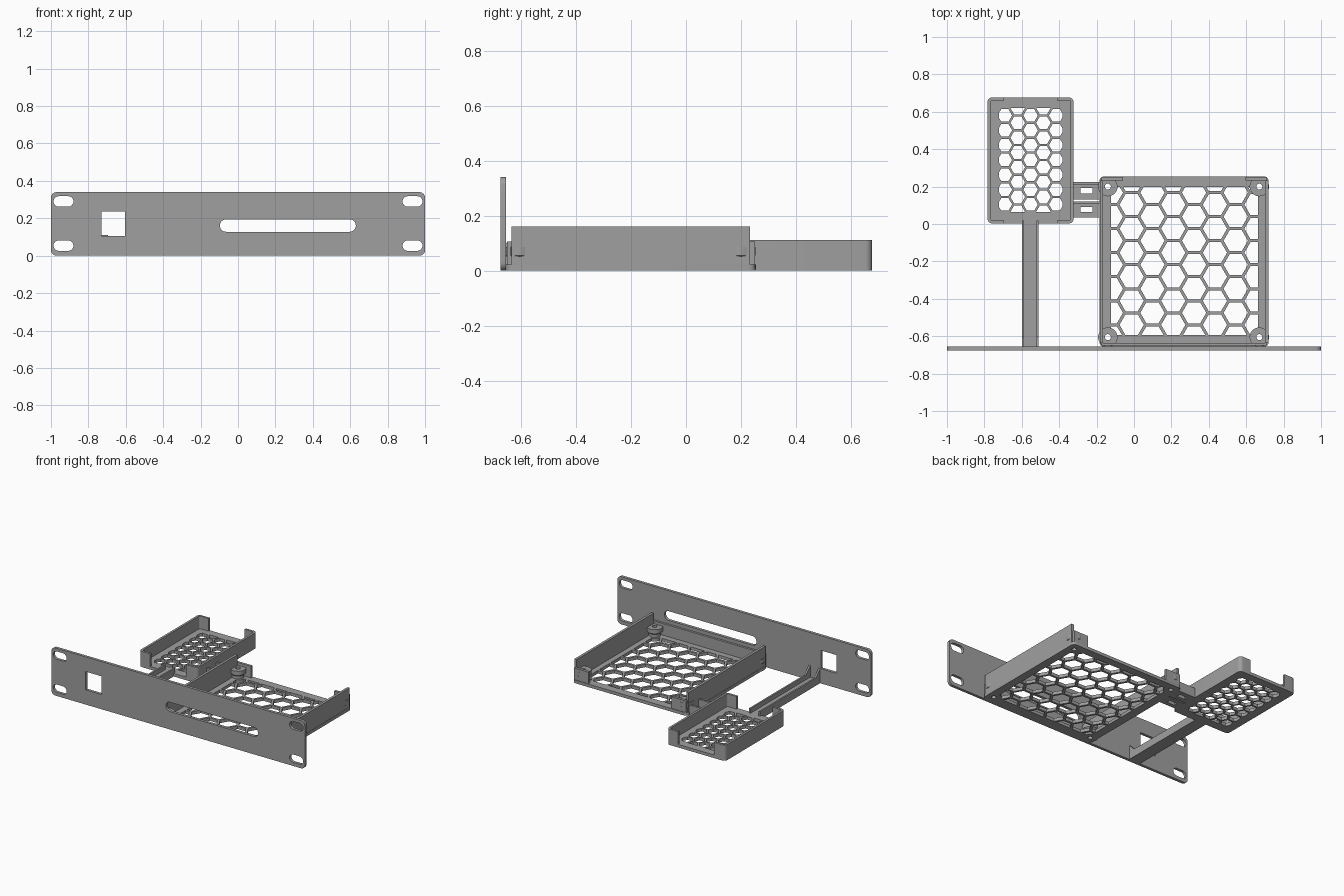
import bpy, bmesh, math
from mathutils import Vector, Matrix

cube = bpy.data.objects.get("Cube")
if cube:
    bpy.data.objects.remove(cube)

grey = bpy.data.materials.new("matte_grey")
grey.use_nodes = True
colour = (0.35, 0.35, 0.35, 1)
grey.diffuse_color = colour
grey.node_tree.nodes["Principled BSDF"].inputs["Base Color"].default_value = colour


def finish(name, bm):
    bmesh.ops.recalc_face_normals(bm, faces=bm.faces)
    mesh = bpy.data.meshes.new(name)
    bm.to_mesh(mesh)
    bm.free()
    mesh.materials.append(grey)
    ob = bpy.data.objects.new(name, mesh)
    bpy.context.collection.objects.link(ob)
    return ob


def rounded(x0, x1, y0, y1, r, steps=6):
    """Outline of a rectangle with round corners."""
    corners = [(x1 - r, y1 - r), (x0 + r, y1 - r), (x0 + r, y0 + r), (x1 - r, y0 + r)]
    pts = []
    for q, (cx, cy) in enumerate(corners):
        for s in range(steps + 1):
            a = (q + s / steps) * math.pi / 2
            pts.append((cx + r * math.cos(a), cy + r * math.sin(a)))
    return pts


def extrude(bm, faces, h):
    out = bmesh.ops.extrude_face_region(bm, geom=faces)["geom"]
    verts = [v for v in out if isinstance(v, bmesh.types.BMVert)]
    bmesh.ops.translate(bm, verts=verts, vec=(0, 0, h))


def prism(name, outlines, z0, z1, matrix=None):
    bm = bmesh.new()
    for pts in outlines:
        face = bm.faces.new([bm.verts.new((x, y, z0)) for x, y in pts])
        extrude(bm, [face], z1 - z0)
    if matrix:
        bm.transform(matrix)
    return finish(name, bm)


def box(name, x0, x1, y0, y1, z0, z1):
    return prism(name, [[(x0, y0), (x1, y0), (x1, y1), (x0, y1)]], z0, z1)


def cut(ob, cutter):
    cutter.hide_render = True
    mod = ob.modifiers.new("cut", "BOOLEAN")
    mod.operation = "DIFFERENCE"
    mod.solver = "EXACT"
    mod.object = cutter
    bpy.context.view_layer.objects.active = ob
    bpy.ops.object.modifier_apply(modifier=mod.name)
    bpy.data.objects.remove(cutter)


def hex_cutter(x0, x1, y0, y1, cx, cy, pitch, gap):
    """Honeycomb of prisms, trimmed to a rectangle."""
    bm = bmesh.new()
    dx = pitch * math.sqrt(3) / 2
    radius = (pitch - gap) / math.sqrt(3)
    for i in range(-8, 9):
        for j in range(-8, 9):
            x = cx + i * dx
            y = cy + (j + (i % 2) / 2) * pitch
            if x0 - radius * 0.8 < x < x1 + radius * 0.8 and y0 - radius * 0.7 < y < y1 + radius * 0.7:
                bm.faces.new([bm.verts.new((x + radius * math.cos(k * math.pi / 3),
                                            y + radius * math.sin(k * math.pi / 3), -0.1))
                              for k in range(6)])
    for co, no in [((x0, 0, 0), (-1, 0, 0)), ((x1, 0, 0), (1, 0, 0)),
                   ((0, y0, 0), (0, -1, 0)), ((0, y1, 0), (0, 1, 0))]:
        geom = bm.verts[:] + bm.edges[:] + bm.faces[:]
        bmesh.ops.bisect_plane(bm, geom=geom, plane_co=co, plane_no=no, clear_outer=True)
    extrude(bm, bm.faces[:], 0.3)
    return finish("honeycomb_cutter", bm)


def side_profile(name, pts, x0, x1):
    """Extrude a y-z outline across x."""
    m = Matrix(((0, 0, 1, 0), (1, 0, 0, 0), (0, 1, 0, 0), (0, 0, 0, 1)))
    return prism(name, [pts], x0, x1, m)


# Front panel with mounting slots, port window and long vent
upright = Matrix.Rotation(math.pi / 2, 4, "X")
panel = prism("front_panel", [rounded(-1, 1, 0, 0.34, 0.03)], 0.655, 0.675, upright)
openings = [rounded(cx - 0.053, cx + 0.053, cz - 0.028, cz + 0.028, 0.0275)
            for cx in (-0.933, 0.933) for cz in (0.054, 0.29)]
openings.append(rounded(-0.097, 0.63, 0.128, 0.194, 0.0325))
openings.append([(-0.73, 0.105), (-0.605, 0.105), (-0.605, 0.235), (-0.73, 0.235)])
cut(panel, prism("panel_cutter", openings, 0.6, 0.7, upright))

# Large tray: floor, walls and lips
FLOOR = 0.022
large = prism("large_tray_floor", [rounded(-0.185, 0.72, -0.656, 0.254, 0.025)], 0, FLOOR)
cut(large, hex_cutter(-0.122, 0.662, -0.593, 0.197, 0.21, -0.025, 0.1285, 0.016))
posts = [(x, y) for x in (-0.14, 0.67) for y in (-0.605, 0.2)]
cut(large, prism("bolt_cutter", [rounded(x - 0.016, x + 0.016, y - 0.016, y + 0.016, 0.0159)
                                 for x, y in posts], -0.1, 0.1))
for side, x0, x1 in (("right", -0.183, -0.165), ("left", 0.70, 0.718)):
    box("large_tray_wall_" + side, x0, x1, -0.635, 0.232, 0, 0.16)
for side, x0, x1 in (("right", -0.175, -0.06), ("left", 0.595, 0.71)):
    box("large_tray_lip_" + side, x0, x1, 0.232, 0.25, 0.01, 0.105)
box("large_tray_front_wall", -0.175, 0.71, -0.65, -0.635, 0.01, 0.105)

# Hollow screw posts, wider at the top
ring = [(0.016, 0), (0.05, 0), (0.05, FLOOR), (0.04, FLOOR + 0.002), (0.04, 0.045),
        (0.052, 0.055), (0.052, 0.085), (0.016, 0.085)]
for n, (x, y) in enumerate(posts):
    bm = bmesh.new()
    verts = [bm.verts.new((r, 0, z)) for r, z in ring]
    edges = [bm.edges.new((verts[i], verts[i - 1])) for i in range(len(verts))]
    bmesh.ops.spin(bm, geom=verts + edges, cent=(0, 0, 0), axis=(0, 0, 1),
                   angle=math.tau, steps=28, use_merge=True)
    bmesh.ops.remove_doubles(bm, verts=bm.verts, dist=0.0005)
    post = finish("screw_post_%d" % (n + 1), bm)
    post.location = (x, y, 0)

# Small tray: floor, and wrapped side walls with corner lips
small = prism("small_tray_floor", [rounded(-0.783, -0.323, 0.003, 0.677, 0.025)], 0, FLOOR)
cut(small, hex_cutter(-0.722, -0.382, 0.065, 0.62, -0.553, 0.3425, 0.0793, 0.012))
walls = prism("small_tray_walls", [rounded(-0.783, -0.323, 0.003, 0.677, 0.025)], 0.002, 0.112)
cut(walls, prism("wall_cutter", [rounded(-0.767, -0.339, 0.019, 0.661, 0.01)], -0.1, 0.2))
cut(walls, box("gap_cutter", -0.695, -0.411, -0.1, 0.8, -0.1, 0.2))

# Slotted bridges with ribs between the trays
for n, (y0, y1) in enumerate(((0.035, 0.12), (0.13, 0.225))):
    bridge = box("bridge_%d" % (n + 1), -0.33, -0.18, y0, y1, 0, FLOOR)
    mid = (y0 + y1) / 2
    cut(bridge, box("slot_cutter", -0.285, -0.222, mid - 0.014, mid + 0.014, -0.1, 0.1))
    box("bridge_rib_%d" % (n + 1), -0.33, -0.18, y1 - 0.014, y1, 0, 0.07)

# Channel beam from the panel to the small tray
box("beam_floor", -0.60, -0.51, -0.656, 0.01, 0, FLOOR)
rib = [(-0.656, 0), (0.02, 0), (0.02, 0.055), (-0.605, 0.055), (-0.656, 0.105)]
for side, x0 in (("right", -0.60), ("left", -0.522)):
    side_profile("beam_rib_" + side, rib, x0, x0 + 0.012)

# Smooth rounded surfaces, keep edges sharp
for ob in bpy.context.scene.objects:
    if ob.type == "MESH":
        bpy.ops.object.select_all(action="DESELECT")
        ob.select_set(True)
        bpy.context.view_layer.objects.active = ob
        bpy.ops.object.shade_smooth_by_angle(angle=math.radians(30))
